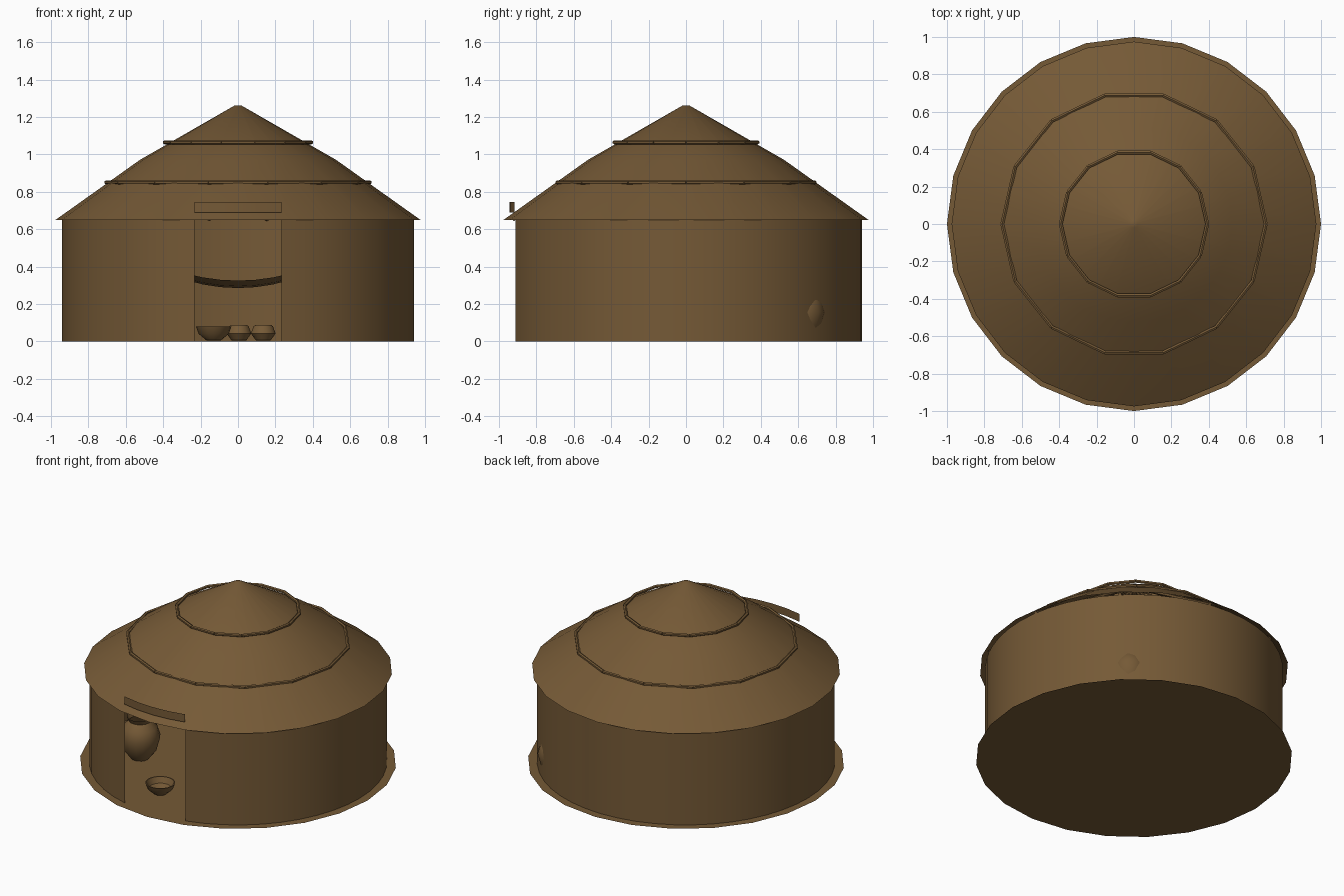
import bpy, bmesh, math
from mathutils import Vector

if "Cube" in bpy.data.objects:
    bpy.data.objects.remove(bpy.data.objects["Cube"])

earth = bpy.data.materials.new("earth_brown")
earth.diffuse_color = (0.178, 0.101, 0.037, 1)
earth.use_nodes = True
earth.node_tree.nodes["Principled BSDF"].inputs["Base Color"].default_value = earth.diffuse_color


def make(name, bm, smooth=True):
    me = bpy.data.meshes.new(name)
    bm.to_mesh(me)
    bm.free()
    ob = bpy.data.objects.new(name, me)
    bpy.context.collection.objects.link(ob)
    me.materials.append(earth)
    if smooth:
        bpy.context.view_layer.objects.active = ob
        ob.select_set(True)
        bpy.ops.object.shade_smooth_by_angle(angle=math.radians(35))
        ob.select_set(False)
    return ob


def sweep(name, profile, n, a0=0.0, a1=2 * math.pi, loc=(0, 0, 0), cap=False):
    """Turn an (r, z) profile round the z axis; partial sweeps stay open."""
    full = abs(a1 - a0 - 2 * math.pi) < 1e-6
    bm = bmesh.new()
    cols = []
    for i in range(n if full else n + 1):
        a = a0 + (a1 - a0) * i / n
        cols.append([bm.verts.new((r * math.cos(a) + loc[0], r * math.sin(a) + loc[1], z + loc[2]))
                     for r, z in profile])
    for i in range(n):
        c, d = cols[i], cols[(i + 1) % len(cols)]
        for j in range(len(profile) - 1):
            bm.faces.new((c[j], d[j], d[j + 1], c[j + 1]))
    if cap:
        bm.faces.new([c[-1] for c in cols])
    return make(name, bm)


def rods(name, pairs, r, n=6):
    """Straight round poles between pairs of points."""
    bm = bmesh.new()
    for p, q in pairs:
        p, q = Vector(p), Vector(q)
        d = q - p
        m = d.to_track_quat('Z', 'Y').to_matrix().to_4x4()
        m.translation = (p + q) / 2
        bmesh.ops.create_cone(bm, cap_ends=True, segments=n, radius1=r, radius2=r,
                              depth=d.length, matrix=m)
    return make(name, bm)


def polar(r, a, z):
    return (r * math.cos(a), r * math.sin(a), z)


# Floor disc
bm = bmesh.new()
bmesh.ops.create_circle(bm, cap_ends=True, segments=24, radius=1.0)
make("floor", bm, False)

# Round wall with a doorway at the front
door = 0.25
front = -math.pi / 2
sweep("wall", [(0.94, 0), (0.94, 0.65)], 44, front + door, front + 2 * math.pi - door)

# Thatched roof with a slight break in its slope
sweep("roof", [(0.975, 0.65), (0.525, 0.97), (0.02, 1.26)], 24, cap=True)

# Lintel strip over the doorway
sweep("lintel", [(0.945, 0.69), (0.945, 0.745)], 4, front - door, front + door)

# Binding hoops made of straight sticks
for name, R, z in (("lower_hoop", 0.705, 0.85), ("upper_hoop", 0.392, 1.064)):
    step = 2 * math.pi / 14
    rods(name, [(polar(R, i * step, z), polar(R, (i + 1) * step, z)) for i in range(14)], 0.011)

# Rafters under the roof
rods("rafters", [(polar(0.94, 0.15 + i * math.pi / 5, 0.653), polar(0.03, 0.15 + i * math.pi / 5, 1.225))
                 for i in range(10)], 0.012)

# Hammock hung across the room
bm = bmesh.new()
rows = []
for i in range(17):
    t = -1 + i / 8
    w = 0.17 * (1 - t * t) + 0.01
    rows.append([bm.verts.new((0.75 * t, 0.2 + w * s, 0.285 + 0.31 * t * t + 0.04 * s * s * (1 - t * t)))
                 for s in (-1, -0.5, 0, 0.5, 1)])
for a, b in zip(rows, rows[1:]):
    for j in range(4):
        bm.faces.new((a[j], b[j], b[j + 1], a[j + 1]))
make("hammock", bm)

# Storage jars
jar = [(0.0, 0.002), (0.06, 0.002), (0.105, 0.06), (0.13, 0.155), (0.11, 0.22), (0.07, 0.26), (0.085, 0.29)]
for i, p in enumerate(((0.555, 0.617, 0), (-0.545, -0.30, 0))):
    sweep(f"jar_{i + 1}", jar, 16, loc=p)

# Bowls and small pots
bowl = [(0.0, 0.004), (0.04, 0.006), (0.08, 0.04), (0.095, 0.08), (0.088, 0.08), (0.07, 0.042), (0.0, 0.014)]
sweep("bowl", bowl, 16, loc=(-0.13, -0.67, 0))
pot = [(0.0, 0.004), (0.04, 0.006), (0.066, 0.042), (0.052, 0.08), (0.042, 0.088)]
for i, x in enumerate((0.005, 0.135)):
    sweep(f"pot_{i + 1}", pot, 14, loc=(x, 0.55, 0))
